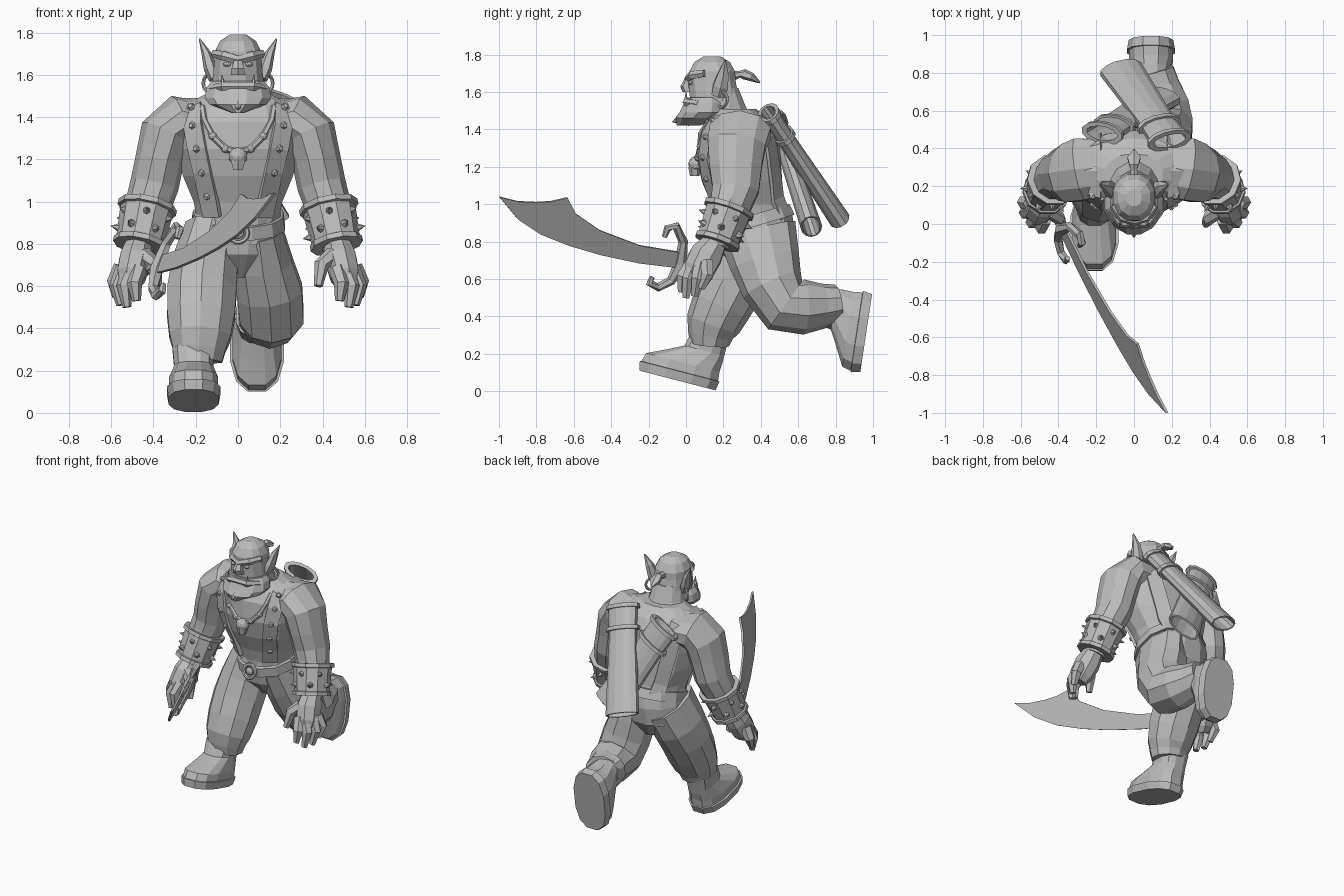
import bpy, bmesh, math
from mathutils import Vector, Matrix
from mathutils.bvhtree import BVHTree

cube = bpy.data.objects.get("Cube")
if cube:
    bpy.data.objects.remove(cube, do_unlink=True)

grey = bpy.data.materials.new("plain grey")
grey.use_nodes = True
grey.diffuse_color = (.5, .5, .5, 1)
for node in grey.node_tree.nodes:
    if node.type == 'BSDF_PRINCIPLED':
        node.inputs["Base Color"].default_value = grey.diffuse_color

X, Y, Z = Vector((1, 0, 0)), Vector((0, 1, 0)), Vector((0, 0, 1))


def finish(name, bm, mirror=False, solid=0):
    """Turn a bmesh into a flat shaded object."""
    bmesh.ops.recalc_face_normals(bm, faces=bm.faces[:])
    mesh = bpy.data.meshes.new(name)
    bm.to_mesh(mesh)
    bm.free()
    mesh.materials.append(grey)
    obj = bpy.data.objects.new(name, mesh)
    bpy.context.collection.objects.link(obj)
    if solid:
        mod = obj.modifiers.new("thickness", 'SOLIDIFY')
        mod.thickness, mod.offset = solid, 0
    if mirror:
        obj.modifiers.new("mirror", 'MIRROR')
    return obj


def loft(name, rings, sides=12, ref=X, axis=None, power=1, caps=True, mirror=False, solid=0):
    """Skin rings (x, y, z, a, b): a is the radius along ref, b the radius across it."""
    bm = bmesh.new()
    centres = [Vector(r[:3]) for r in rings]
    last = len(rings) - 1
    loops = []
    for i, ring in enumerate(rings):
        t = axis or (centres[min(i + 1, last)] - centres[max(i - 1, 0)]).normalized()
        guide = ref[i] if isinstance(ref, list) else ref
        u = (guide - t * guide.dot(t)).normalized()
        v = t.cross(u)
        loop = []
        for k in range(sides):
            ang = math.tau * (k + .5) / sides
            c, s = (math.copysign(abs(f) ** power, f) for f in (math.cos(ang), math.sin(ang)))
            grow = 1 / math.cos(math.pi / sides) ** power
            loop.append(bm.verts.new(centres[i] + (u * ring[3] * c + v * ring[4] * s) * grow))
        loops.append(loop)
    for low, high in zip(loops, loops[1:]):
        for k in range(sides):
            n = (k + 1) % sides
            bm.faces.new((low[k], low[n], high[n], high[k]))
    if caps:
        bm.faces.new(loops[0])
        bm.faces.new(loops[-1])
    return finish(name, bm, mirror, solid)


def spikes(name, places, radius, height, tip=0, mirror=False):
    """Cones standing on (position, direction) pairs."""
    bm = bmesh.new()
    for pos, way in places:
        way = Vector(way).normalized()
        place = Matrix.Translation(Vector(pos) + way * height / 2) @ way.to_track_quat('Z', 'Y').to_matrix().to_4x4()
        bmesh.ops.create_cone(bm, cap_ends=True, segments=6, radius1=radius,
                              radius2=radius * tip, depth=height, matrix=place)
    return finish(name, bm, mirror)


def ball(name, pos, size, mirror=False):
    bm = bmesh.new()
    bmesh.ops.create_icosphere(bm, subdivisions=2, radius=1,
                               matrix=Matrix.Translation(pos) @ Matrix.Diagonal((*size, 1)))
    return finish(name, bm, mirror)


def ring(name, pos, turn, major, minor):
    bpy.ops.mesh.primitive_torus_add(location=pos, rotation=turn, major_segments=14,
                                     minor_segments=6, major_radius=major, minor_radius=minor)
    obj = bpy.context.object
    obj.name = name
    obj.data.materials.append(grey)


# Torso, neck and hips
torso = loft("torso", [(0, .36, .8, .19, .19), (0, .36, .92, .195, .2), (0, .33, 1, .21, .19),
                       (0, .3, 1.12, .26, .21), (0, .28, 1.25, .29, .22), (0, .28, 1.38, .3, .21),
                       (0, .28, 1.45, .27, .17), (0, .26, 1.51, .15, .11)],
             sides=14, axis=Z, power=.88)
loft("neck", [(0, .22, 1.44, .15, .14), (0, .2, 1.52, .12, .12), (0, .18, 1.62, .1, .1)], axis=Z)
loft("hips", [(0, .37, .96, .2, .195), (-.01, .37, .87, .215, .21), (-.02, .37, .75, .22, .19),
              (-.01, .38, .64, .1, .1)], axis=Z, power=.9)
loft("belt", [(0, .365, .88, .222, .225), (0, .347, .94, .213, .215)], power=.9)
ring("belt_buckle", (0, .13, .85), (1.3, 0, 0), .045, .012)
ball("buckle_centre", (0, .13, .85), (.028, .015, .028))

# Front (right) leg and rear (left) leg
loft("right_trouser", [(-.12, .37, .86, .13, .19), (-.155, .31, .7, .155, .18), (-.17, .25, .58, .163, .165),
                       (-.175, .19, .46, .16, .155), (-.18, .145, .36, .145, .14),
                       (-.185, .13, .3, .125, .115), (-.19, .125, .25, .115, .1)], sides=10)
loft("left_trouser", [(.1, .38, .86, .11, .2), (.12, .42, .7, .14, .18), (.15, .46, .57, .155, .16),
                      (.16, .53, .46, .15, .15), (.15, .63, .45, .14, .14),
                      (.12, .73, .455, .12, .115), (.1, .81, .465, .11, .1)], sides=10)
boot = [(0, -.11, 0, .118, .21), (0, -.11, .05, .127, .22), (0, -.11, .052, .115, .212),
        (0, -.105, .1, .116, .202), (0, -.05, .15, .102, .15), (0, -.01, .19, .092, .11), (0, 0, .28, .1, .1)]
for name, spot, pitch in (("right_boot", (-.21, .06, .03), -14.5), ("left_boot", (.09, .98, .42), 81.4)):
    shoe = loft(name, boot, axis=Z, power=.8)
    shoe.matrix_world = Matrix.Translation(spot) @ Matrix.Rotation(math.radians(pitch), 4, 'X')

# Arms with spiked bracers
loft("arms", [(.18, .3, 1.37, .15, .1), (.28, .29, 1.385, .165, .115), (.34, .27, 1.32, .155, .12),
              (.37, .265, 1.2, .14, .11), (.395, .265, 1.08, .125, .11), (.42, .24, 1, .11, .105),
              (.45, .2, .88, .1, .1), (.47, .16, .78, .065, .065)], sides=10, ref=Y, mirror=True)
cuff_top, cuff_end = Vector((.427, .235, .985)), Vector((.468, .165, .79))
cuff = [(*cuff_top.lerp(cuff_end, f), r, r) for f, r in
        ((0, .11), (0, .134), (.12, .134), (.14, .12), (.86, .11), (.88, .12), (1, .12), (1, .07))]
along = (cuff_end - cuff_top).normalized()
loft("bracers", cuff, sides=10, ref=Y, axis=along, mirror=True)
u = (Y - along * along.y).normalized()
v = along.cross(u)
thorns = []
for f, shift in ((.33, 0), (.67, .5)):
    for k in range(6):
        ang = math.tau * (k + shift) / 6
        way = u * math.cos(ang) + v * math.sin(ang)
        thorns.append((cuff_top.lerp(cuff_end, f) + way * .11, way))
spikes("bracer_spikes", thorns, .022, .042, mirror=True)

# Hands
loft("palms", [(.47, .16, .8, .06, .06), (.485, .11, .73, .085, .075), (.505, .07, .65, .08, .07),
               (.515, .05, .61, .06, .05)], sides=8, ref=Y, mirror=True)
fingers = {"little": ((.55, .11, .69), (.585, .115, .62), (.575, .08, .55)),
           "ring": ((.54, .08, .68), (.575, .06, .6), (.555, .045, .51)),
           "middle": ((.51, .04, .67), (.54, .01, .6), (.525, .0, .5)),
           "index": ((.47, .03, .68), (.49, -.02, .61), (.48, -.025, .53)),
           "thumb": ((.45, .07, .75), (.395, .03, .7), (.38, 0, .6))}
for name, path in fingers.items():
    loft(name + "_fingers", [(*p, r, r) for p, r in zip(path, (.035, .031, .018))],
         sides=6, ref=Y, mirror=True)

# Head
loft("head", [(0, .15, 1.46, .11, .12), (0, .15, 1.58, .12, .13), (0, .14, 1.66, .112, .125),
              (0, .14, 1.71, .11, .122), (0, .14, 1.76, .085, .095), (0, .14, 1.79, .04, .045)],
     axis=Z, power=.9)
loft("jaw", [(0, .11, 1.57, .125, .1), (0, .11, 1.54, .148, .12), (0, .1, 1.49, .158, .135),
             (0, .075, 1.46, .135, .13), (0, .01, 1.42, .03, .06)], axis=Z)
loft("lower_lip", [(-.12, .07, 1.535, .018, .02), (-.07, .005, 1.545, .02, .022), (.07, .005, 1.545, .02, .022),
                   (.12, .07, 1.535, .018, .02)], sides=6, ref=Z)
spikes("beard_point", [((0, 0, 1.465), (0, -1, -.35))], .05, .08)
spikes("tusks", [((.07, 0, 1.54), (.1, 0, 1))], .016, .065, mirror=True)
loft("brow", [(-.112, .1, 1.7, .018, .018), (-.065, .035, 1.69, .022, .022), (0, .015, 1.67, .02, .022),
              (.065, .035, 1.69, .022, .022), (.112, .1, 1.7, .018, .018)], sides=6, ref=Z)
loft("nose", [(0, .01, 1.67, .018, .015), (0, -.002, 1.63, .03, .025), (0, .01, 1.6, .035, .025)], sides=6, axis=Z)
ball("eyes", (.05, .025, 1.65), (.02, .015, .012), mirror=True)
loft("ears", [(.11, .17, 1.58, .035, .025), (.13, .185, 1.63, .04, .028), (.15, .2, 1.7, .028, .02),
              (.182, .21, 1.77, .003, .003)], sides=6, ref=Y, mirror=True)
for side in (-1, 1):
    ring("earring", (.135 * side, .19, 1.56), (math.pi / 2, 0, .8 * side), .042, .009)
loft("topknot", [(0, .24, 1.685, .025, .025), (0, .29, 1.695, .016, .016), (0, .31, 1.695, .024, .024),
                 (0, .35, 1.68, .035, .02), (0, .395, 1.65, .004, .004)], sides=6)

# Braces and necklace laid on the torso
tree = BVHTree.FromPolygons([p.co for p in torso.data.vertices], [p.vertices[:] for p in torso.data.polygons])


def skin(x, z, face=-1):
    spot, normal = tree.ray_cast(Vector((x, 3 * face, z)), Y * -face)[:2]
    return spot, normal


line = [(.12, .93), (.14, 1.03), (.165, 1.14), (.19, 1.25), (.21, 1.36), (.215, 1.44)]
front = [skin(x, z) for x, z in line]
back = [skin(x, z, 1) for x, z in reversed(line)]
path = front + [(Vector((.215, .28, 1.475)), Z)] + back
loft("braces", [(*p, .016, .048) for p, n in path], sides=4, ref=[n for p, n in path], mirror=True)
spikes("brace_studs", [(p + n * .008, n) for p, n in front[1:]], .022, .022, .5, mirror=True)
cord = [skin(x, z)[0] for x, z in ((0, 1.235), (.06, 1.25), (.12, 1.31), (.16, 1.39), (.17, 1.45))]
loft("necklace", [(*p, .014, .014) for p in cord], sides=6, ref=Y, mirror=True)
for p in cord[1:3]:
    ball("necklace_bead", p, (.02, .02, .02), mirror=True)
chest = skin(0, 1.2)[0]
ball("skull_pendant", chest + Vector((0, -.015, .015)), (.046, .04, .042))
loft("skull_jaw", [(0, chest.y - .02, 1.2, .035, .03), (0, chest.y - .02, 1.15, .022, .022)], sides=6, axis=Z)

# Two open tubes crossed on the back
for name, top, end, wide in (("left_quiver", (.19, .44, 1.49), (-.07, .82, .92), .1),
                             ("right_quiver", (-.17, .48, 1.45), (.14, .67, .88), .1)):
    top, end = Vector(top), Vector(end)

    def section(f, grow):
        return (*top.lerp(end, f), wide * grow, .046 * grow)
    loft(name, [section(0, .95), section(.3, .9), section(1, 1.1)], caps=False, solid=.012)
    for f in (0, .2):
        loft(name + "_band", [section(f, 1.08), section(f + .035, 1.08)], caps=False, solid=.02)


# Curved sword lying in a slanted plane
def lean(y, z):
    return .424 * z - .42 * y - .686


bm = bmesh.new()
outline = [(-.04, .66), (-.25, .685), (-.46, .73), (-.63, .78), (-.78, .84), (-.9, .92), (-1, 1.04),
           (-.9, 1.015), (-.8, 1.01), (-.72, 1.015), (-.635, 1.035), (-.59, .95), (-.46, .86),
           (-.25, .78), (-.04, .745)]
bm.faces.new([bm.verts.new((lean(y, z), y, z)) for y, z in outline])
finish("sword_blade", bm, solid=.014)
hook = [(-.115, .825, .012), (-.1, .87, .018), (-.055, .885, .02), (-.015, .8, .022), (-.03, .68, .03),
        (-.08, .59, .022), (-.15, .555, .02), (-.195, .58, .018), (-.18, .61, .012)]
loft("sword_guard", [(lean(y, z), y, z, r, r) for y, z, r in hook], sides=6)
loft("sword_grip", [(lean(y, .69), y, .69 - .15 * y, .022, .022) for y in (-.04, .04, .13)], sides=8)
ball("sword_pommel", (lean(.14, .69), .14, .67), (.033, .033, .033))
